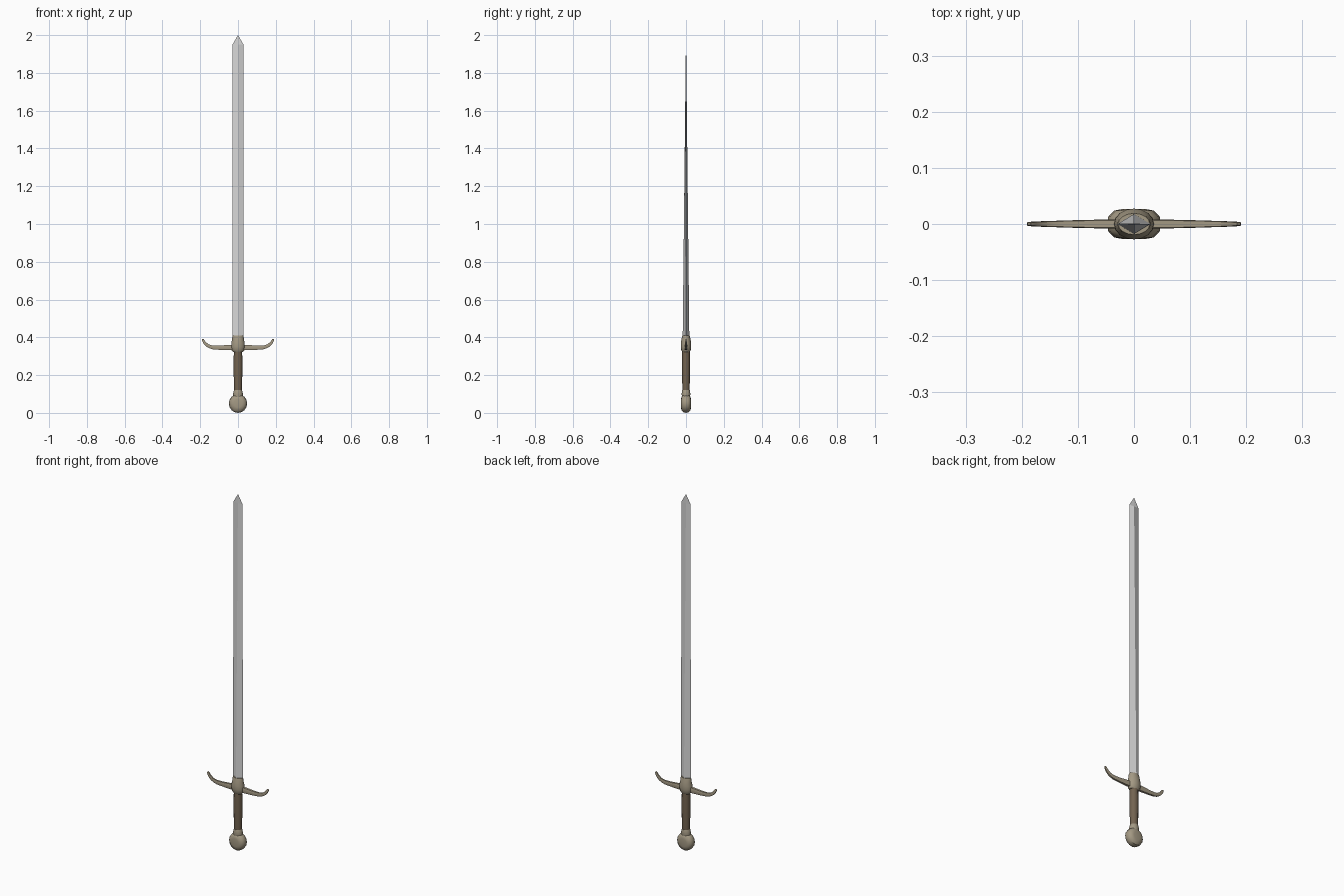
import bpy, bmesh, math
from mathutils import Vector

if "Cube" in bpy.data.objects:
    bpy.data.objects.remove(bpy.data.objects["Cube"])


def mat(name, rgb):
    m = bpy.data.materials.new(name)
    m.diffuse_color = (*rgb, 1)
    m.use_nodes = True
    m.node_tree.nodes["Principled BSDF"].inputs["Base Color"].default_value = m.diffuse_color
    return m


steel = mat("blade steel", (0.68, 0.68, 0.68))
brass = mat("aged brass", (0.37, 0.32, 0.23))
leather = mat("brown leather", (0.17, 0.125, 0.08))


def loft(name, rings, material, smooth=True):
    """Skin a list of equal-length point rings and cap both ends."""
    bm = bmesh.new()
    vs = [[bm.verts.new(p) for p in r] for r in rings]
    for a, b in zip(vs, vs[1:]):
        n = len(a)
        for i in range(n):
            j = (i + 1) % n
            bm.faces.new((a[i], a[j], b[j], b[i]))
    bm.faces.new(vs[0][::-1])
    bm.faces.new(vs[-1])
    bmesh.ops.remove_doubles(bm, verts=bm.verts, dist=1e-6)
    bmesh.ops.recalc_face_normals(bm, faces=bm.faces)
    me = bpy.data.meshes.new(name)
    bm.to_mesh(me)
    bm.free()
    ob = bpy.data.objects.new(name, me)
    bpy.context.collection.objects.link(ob)
    me.materials.append(material)
    if smooth:
        bpy.ops.object.select_all(action='DESELECT')
        bpy.context.view_layer.objects.active = ob
        ob.select_set(True)
        bpy.ops.object.shade_smooth_by_angle(angle=math.radians(35))
    return ob


def ring(c, u, v, n, phase=0.0):
    c, u, v = Vector(c), Vector(u), Vector(v)
    return [c + u * math.cos(phase + 2 * math.pi * i / n)
            + v * math.sin(phase + 2 * math.pi * i / n) for i in range(n)]


def stack(sections, n):
    return [ring((0, 0, z), (hx, 0, 0), (0, hy, 0), n) for z, hx, hy in sections]


# Blade: diamond section, thinning evenly to a short point
blade = [(0.38, 0.030, 0.0178), (1.95, 0.029, 0.0007), (2.0, 0.0005, 0.0003)]
loft("blade", stack(blade, 4), steel, smooth=False)

# Central guard block holding the blade
block = [(0.322, 0.026, 0.019), (0.332, 0.034, 0.025), (0.350, 0.036, 0.0275),
         (0.370, 0.035, 0.0275), (0.390, 0.031, 0.024), (0.405, 0.030, 0.0205),
         (0.411, 0.028, 0.019)]
loft("guard_block", stack(block, 16), brass)

# Guard arm: swept flat-topped section curving up to the tip, mirrored
# x, z, half height, half depth
arm = [(0.00, 0.346, 0.015, 0.009), (0.05, 0.346, 0.014, 0.008),
       (0.10, 0.345, 0.011, 0.007), (0.13, 0.346, 0.010, 0.006),
       (0.147, 0.350, 0.009, 0.0055), (0.160, 0.356, 0.0085, 0.005),
       (0.171, 0.365, 0.008, 0.0045), (0.180, 0.376, 0.007, 0.004),
       (0.185, 0.386, 0.006, 0.0035), (0.187, 0.391, 0.003, 0.002)]
rings = []
for i, (x, z, h, d) in enumerate(arm):
    a, b = arm[max(i - 1, 0)], arm[min(i + 1, len(arm) - 1)]
    t = Vector((b[0] - a[0], 0, b[1] - a[1])).normalized()
    up, side = Vector((-t.z * h, 0, t.x * h)), Vector((0, d, 0))
    c = Vector((x, 0, z))
    rings.append([c + up * p + side * q for p, q in
                  ((1, 0.8), (0.7, 1), (-0.7, 1), (-1, 0.8),
                   (-1, -0.8), (-0.7, -1), (0.7, -1), (1, -0.8))])
arms = loft("guard_arms", rings, brass)
arms.modifiers.new("both_sides", 'MIRROR')

# Grip: slightly swelling leather handle
grip = [(0.10, 0.020, 0.018), (0.16, 0.022, 0.020), (0.22, 0.023, 0.021),
        (0.28, 0.023, 0.021), (0.33, 0.022, 0.020)]
loft("grip", stack(grip, 12), leather)

# Collar between grip and pommel
collar = [(0.088, 0.026, 0.022), (0.100, 0.026, 0.023),
          (0.112, 0.024, 0.022), (0.120, 0.021, 0.020)]
loft("pommel_collar", stack(collar, 16), brass)

# Pommel: thick disc facing front and back, with rounded rims
disc = [(-0.0265, 0.022), (-0.024, 0.036), (-0.014, 0.047), (0, 0.050),
        (0.014, 0.047), (0.024, 0.036), (0.0265, 0.022)]
loft("pommel", [ring((0, y, 0.05), (r * 0.97, 0, 0), (0, 0, r), 16) for y, r in disc], brass)
